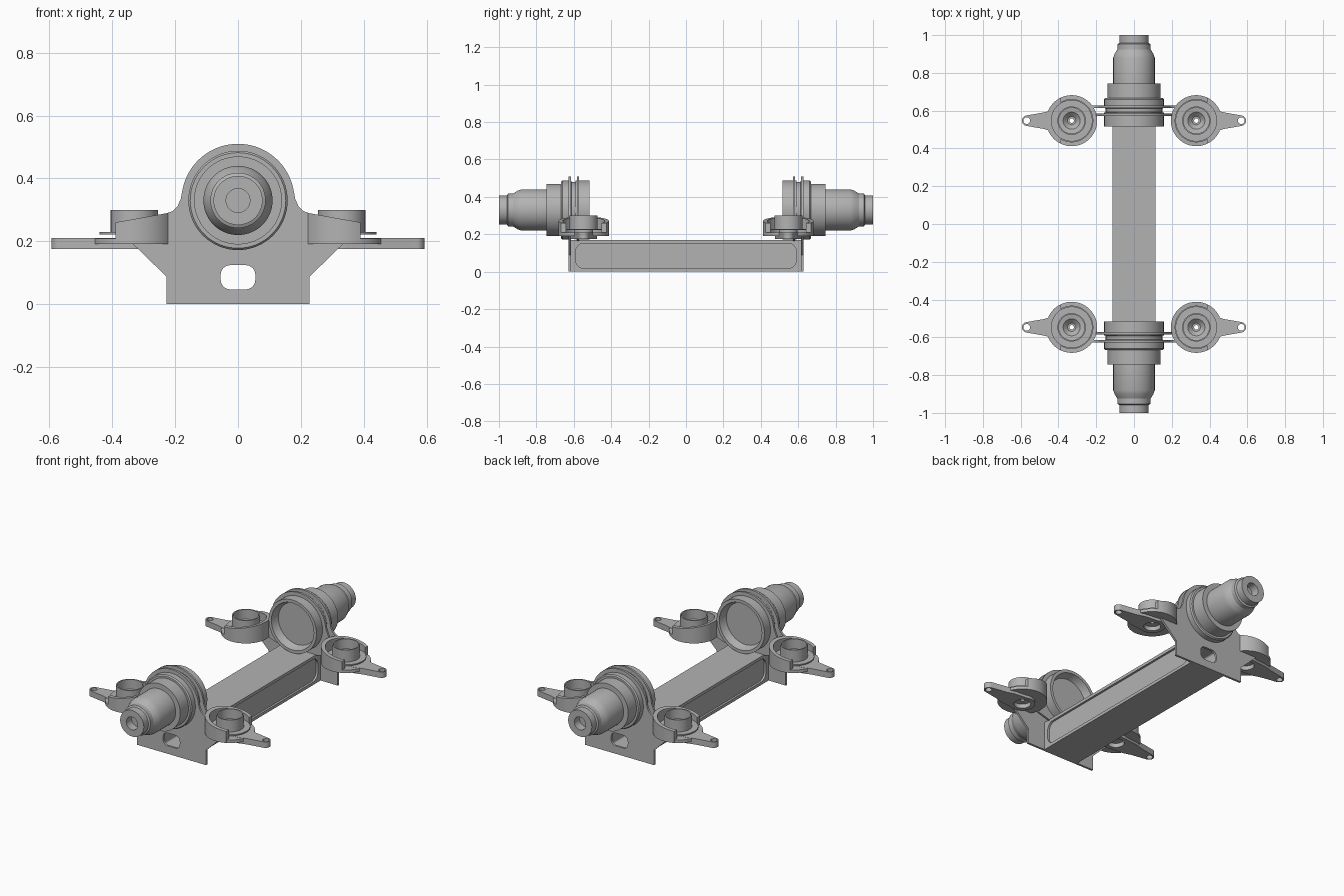
import bpy, bmesh
from math import sin, cos, pi, radians, acos
from mathutils import Vector

if "Cube" in bpy.data.objects:
    bpy.data.objects.remove(bpy.data.objects["Cube"], do_unlink=True)

GREY = (0.45, 0.45, 0.45, 1)
metal = bpy.data.materials.new("plain_grey")
metal.use_nodes = True
metal.diffuse_color = GREY
bsdf = next(n for n in metal.node_tree.nodes if n.type == 'BSDF_PRINCIPLED')
bsdf.inputs["Base Color"].default_value = GREY

HUB_Z = 0.33
CUP_X, CUP_Y = 0.33, 0.547


def finish(name, bm, mirror=""):
    """Turn a bmesh into a shaded object, mirrored about the world axes."""
    bmesh.ops.remove_doubles(bm, verts=bm.verts, dist=1e-5)
    bmesh.ops.recalc_face_normals(bm, faces=bm.faces)
    mesh = bpy.data.meshes.new(name)
    bm.to_mesh(mesh)
    bm.free()
    mesh.materials.append(metal)
    mesh.shade_smooth()
    mesh.set_sharp_from_angle(angle=radians(28))
    obj = bpy.data.objects.new(name, mesh)
    bpy.context.scene.collection.objects.link(obj)
    if mirror:
        mod = obj.modifiers.new("mirror", 'MIRROR')
        mod.use_axis = ["X" in mirror, "Y" in mirror, False]
        mod.use_mirror_merge = False
    return obj


def arc(cx, cy, r, start, end, steps=24):
    angles = [radians(start + (end - start) * i / steps) for i in range(steps + 1)]
    return [(cx + r * cos(a), cy + r * sin(a)) for a in angles]


def circle(cx, cy, r, steps=48):
    return arc(cx, cy, r, 0, 360, steps)[:-1]


def rounded(x0, x1, y0, y1, r):
    return (arc(x1 - r, y1 - r, r, 0, 90, 8) + arc(x0 + r, y1 - r, r, 90, 180, 8)
            + arc(x0 + r, y0 + r, r, 180, 270, 8) + arc(x1 - r, y0 + r, r, 270, 360, 8))


def slab(name, loops, low, high, axis, mirror="", top=None):
    """Extrude an outline with holes from low to high along an axis."""
    curve = bpy.data.curves.new(name, 'CURVE')
    curve.dimensions, curve.fill_mode = '2D', 'BOTH'
    curve.extrude = (high - low) / 2
    for loop in loops:
        spline = curve.splines.new('POLY')
        spline.points.add(len(loop) - 1)
        spline.use_cyclic_u = True
        for point, (a, b) in zip(spline.points, loop):
            point.co = (a, b, 0, 1)
    helper = bpy.data.objects.new(name + "_outline", curve)
    bm = bmesh.new()
    bm.from_mesh(helper.to_mesh())
    helper.to_mesh_clear()
    bpy.data.objects.remove(helper)
    bpy.data.curves.remove(curve)
    middle = (low + high) / 2
    for v in bm.verts:
        a, b, c = v.co
        c += middle
        if top and c > middle:
            c = top(a)
        v.co = {'X': (c, a, b), 'Y': (a, c, b), 'Z': (a, b, c)}[axis]
    return finish(name, bm, mirror)


def lathe(name, profile, place, mirror, closed=False, steps=64):
    """Spin (radius, height) points; place maps the result into the model."""
    bm = bmesh.new()
    verts = [bm.verts.new((r, 0, h)) for r, h in profile]
    pairs = list(zip(verts, verts[1:])) + ([(verts[-1], verts[0])] if closed else [])
    edges = [bm.edges.new(p) for p in pairs]
    bmesh.ops.spin(bm, geom=verts + edges, cent=(0, 0, 0), axis=(0, 0, 1),
                   angle=2 * pi, steps=steps, use_duplicate=False)
    bmesh.ops.remove_doubles(bm, verts=bm.verts, dist=1e-5)
    for v in bm.verts:
        v.co = Vector(place(*v.co))
    return finish(name, bm, mirror)


# Hollow central beam with shallow rounded panels on both sides
slab("beam", [[(-.103, 0), (.103, 0), (.103, .17), (-.103, .17)],
              rounded(-.09, .09, .015, .155, .01)], -.617, .617, 'Y')
slab("beam_side_frame", [[(-.617, 0), (.617, 0), (.617, .17), (-.617, .17)],
                         rounded(-.59, .59, .018, .152, .045)], .103, .115, 'X', "X")

# End plates: round crown, fillets, then shoulders
crown = arc(0, HUB_Z, .18, 8, 172, 40)
fillet = [(.228, .289), (.208, .296), (.192, .312), (.182, .335)]


def outline(side):
    left = [(-x, z) for x, z in reversed(side)]
    return side + crown + left


outer = [(.228, 0), (.228, .088), (.335, .192), (.228, .192)] + fillet
inner = [(.115, .165), (.2, .19), (.2, .294)] + fillet[2:]
slab("outer_end_plate", [outline(outer), rounded(-.055, .055, .047, .124, .03)],
     .615, .628, 'Y', "Y")
slab("inner_end_plate", [outline(inner)], .572, .584, 'Y', "Y")

# Stepped hubs with an open inner face and a blind hole in the tip
hub = [(0, .56), (.125, .56), (.135, .535), (.14, .515), (.158, .515), (.158, .59),
       (.15, .592), (.15, .612), (.158, .614), (.158, .66), (.152, .667), (.14, .667),
       (.14, .745), (.11, .745), (.11, .88), (.103, .9), (.088, .925), (.088, .952),
       (.078, .957), (.078, 1), (.038, 1), (.038, .95), (0, .95)]
lathe("hub", hub, lambda x, y, z: (x, z, y + HUB_Z), "Y")

# Cup mounts: lug with bolt hole, base ring, sloping collar, inner cup
lug = arc(CUP_X, CUP_Y, .07, 70, 290, 32) + [
    (.43, CUP_Y - .058), (.475, CUP_Y - .044)] + arc(.565, CUP_Y, .028, -80, 80, 16) + [
    (.475, CUP_Y + .044), (.43, CUP_Y + .058)]
slab("mount_lug", [lug, circle(.568, CUP_Y, .018, 24), circle(CUP_X, CUP_Y, .046)],
     .175, .21, 'Z', "XY")
slab("mount_base", [circle(CUP_X, CUP_Y, .135, 64), circle(CUP_X, CUP_Y, .046)],
     .191, .209, 'Z', "XY")

cut = .06
ends = [acos(cut / r) * 180 / pi for r in (.135, .112)]
collar = (arc(CUP_X, CUP_Y, .135, ends[0], 360 - ends[0], 48)
          + arc(CUP_X, CUP_Y, .112, 360 - ends[1], ends[1], 48))
slab("mount_collar", [collar], .192, .29, 'Z', "XY",
     top=lambda x: .26 + (CUP_X + cut - x) * .18)

cup = [(.012, .2), (.05, .2), (.05, .222), (.11, .222), (.11, .229), (.075, .229),
       (.075, .3), (.068, .3), (.068, .242), (.045, .238), (.022, .215), (.012, .215)]
lathe("mount_cup", cup, lambda x, y, z: (x + CUP_X, y + CUP_Y, z), "XY", closed=True)
